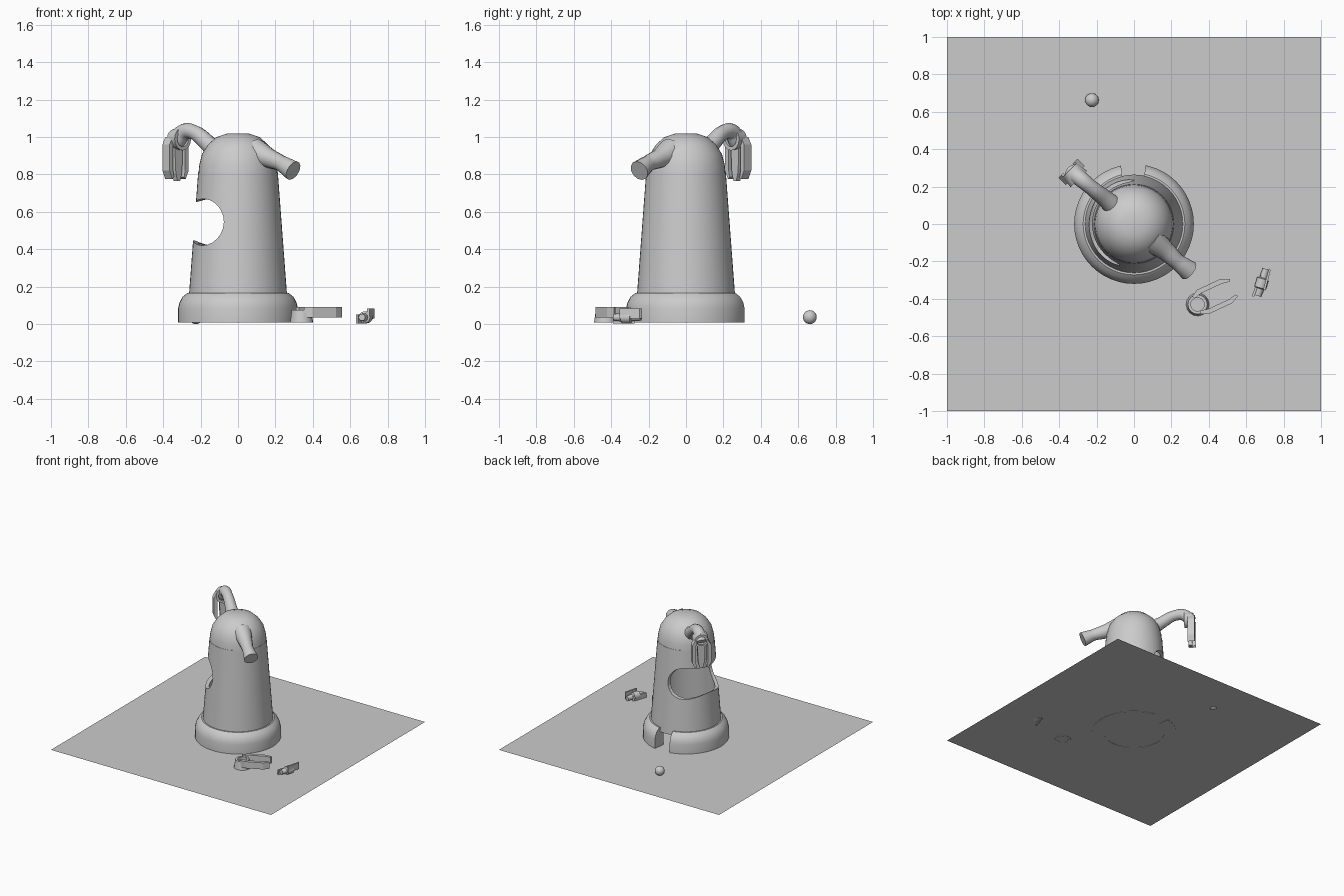
import bpy, bmesh, math
from mathutils import Matrix, Vector

if "Cube" in bpy.data.objects:
    bpy.data.objects.remove(bpy.data.objects["Cube"])


def finish(name, bm, smooth=True, mat=None):
    bmesh.ops.recalc_face_normals(bm, faces=bm.faces)
    me = bpy.data.meshes.new(name)
    if mat:
        bm.transform(mat)
    bm.to_mesh(me)
    bm.free()
    ob = bpy.data.objects.new(name, me)
    bpy.context.collection.objects.link(ob)
    if smooth:
        smooth_it(ob)
    return ob


def smooth_it(ob):
    bpy.ops.object.select_all(action='DESELECT')
    ob.select_set(True)
    bpy.context.view_layer.objects.active = ob
    bpy.ops.object.shade_smooth_by_angle(angle=math.radians(35))


def lathe(name, profile, closed=False, seg=48, mat=None):
    """Spin an (r, z) profile around z."""
    bm = bmesh.new()
    vs = [bm.verts.new((r, 0, z)) for r, z in profile]
    es = [bm.edges.new(p) for p in zip(vs, vs[1:])]
    if closed:
        es.append(bm.edges.new((vs[-1], vs[0])))
    bmesh.ops.spin(bm, geom=vs + es, axis=(0, 0, 1), cent=(0, 0, 0),
                   steps=seg, angle=2 * math.pi)
    bmesh.ops.remove_doubles(bm, verts=bm.verts, dist=1e-5)
    return finish(name, bm, mat=mat)


def slab(name, outline, z0, z1, mat=None, smooth=False):
    """Extrude an (x, y) outline from z0 to z1."""
    bm = bmesh.new()
    f = bm.faces.new([bm.verts.new((x, y, z0)) for x, y in outline])
    up = bmesh.ops.extrude_face_region(bm, geom=[f])['geom']
    bmesh.ops.translate(bm, vec=(0, 0, z1 - z0),
                        verts=[v for v in up if isinstance(v, bmesh.types.BMVert)])
    return finish(name, bm, smooth, mat)


def cut(ob, cutter):
    cutter.hide_render = True
    mod = ob.modifiers.new("cut", 'BOOLEAN')
    mod.operation, mod.solver, mod.object = 'DIFFERENCE', 'EXACT', cutter
    bpy.context.view_layer.objects.active = ob
    bpy.ops.object.modifier_apply(modifier=mod.name)
    bpy.data.objects.remove(cutter)
    smooth_it(ob)


def tube(name, pts):
    """Smooth tube through (x, y, z, radius) points."""
    cu = bpy.data.curves.new(name, 'CURVE')
    cu.dimensions, cu.bevel_depth, cu.bevel_resolution = '3D', 1.0, 4
    cu.use_fill_caps, cu.resolution_u = True, 6
    sp = cu.splines.new('BEZIER')
    sp.bezier_points.add(len(pts) - 1)
    for bp, (x, y, z, r) in zip(sp.bezier_points, pts):
        bp.co, bp.radius = (x, y, z), r
        bp.handle_left_type = bp.handle_right_type = 'AUTO'
    ob = bpy.data.objects.new(name, cu)
    bpy.context.collection.objects.link(ob)
    bpy.ops.object.select_all(action='DESELECT')
    ob.select_set(True)
    bpy.context.view_layer.objects.active = ob
    bpy.ops.object.convert(target='MESH')
    smooth_it(bpy.context.object)


def frame(loc, x_axis, z_axis):
    x, z = Vector(x_axis).normalized(), Vector(z_axis).normalized()
    rot = Matrix((x, z.cross(x), z)).transposed().to_4x4()
    return Matrix.Translation(loc) @ rot


# Ground plate
bm = bmesh.new()
bmesh.ops.create_grid(bm, x_segments=1, y_segments=1, size=1,
                      matrix=Matrix.Translation((0, 0, 0.01)))
finish("ground_plate", bm, False)

# Base skirt with a gap broken out at the back
base = lathe("base_skirt", [(0.228, 0.008), (0.32, 0.008), (0.32, 0.085), (0.313, 0.115),
                            (0.297, 0.145), (0.272, 0.165), (0.228, 0.165)], True)
cut(base, slab("gap_cutter", [(-0.055, 0.19), (0.045, 0.19), (0.075, 0.4), (-0.08, 0.4)],
               -0.1, 0.3))

# Hollow tapered body with a bite through its left side
body = lathe("body_shell", [(0.264, 0.13), (0.213, 0.81), (0.187, 0.81), (0.236, 0.13)], True)
bm = bmesh.new()
bmesh.ops.create_cone(bm, cap_ends=True, segments=24, radius1=0.125, radius2=0.125, depth=1.0)
cut(body, finish("bite_cutter", bm, False,
                 frame((-0.165, 0, 0.545), (0, 0, 1), (0.17, 1, 0))))

# Domed head
lathe("head_dome", [(0.212, 0.80), (0.207, 0.85), (0.192, 0.91), (0.16, 0.96),
                    (0.115, 1.0), (0.06, 1.018), (0.0, 1.02)])

# Arms: one raised, one a broken stump
tube("raised_arm", [(-0.08, 0.07, 0.89, 0.06), (-0.16, 0.14, 0.965, 0.045),
                    (-0.235, 0.2, 1.025, 0.04), (-0.29, 0.245, 1.028, 0.043),
                    (-0.33, 0.275, 0.975, 0.048)])
tube("stump_arm", [(0.09, -0.08, 0.92, 0.075), (0.17, -0.145, 0.885, 0.052),
                   (0.23, -0.2, 0.86, 0.043), (0.295, -0.25, 0.82, 0.055)])


# Claws: a ring wrist and two hooked fingers
def claw(name, m):
    lathe(name + "_wrist", [(0.042, 0.0), (0.062, 0.0), (0.052, 0.068), (0.036, 0.068)],
          True, 16, m)
    for s, side in ((1, "left"), (-1, "right")):
        pts = [(-0.01, 0.05), (0.03, 0.072), (0.17, 0.072), (0.215, 0.05),
               (0.205, 0.038), (0.165, 0.046), (0.04, 0.046), (0.0, 0.035)]
        slab(f"{name}_{side}_finger", [(x, y * s) for x, y in pts], 0.028, 0.082, m)


claw("fallen_claw", frame((0.34, -0.43, 0.008), (0.9, 0.42, 0), (0, 0, 1)))
hang = frame((-0.295, 0.24, 0.99), (0, 0, -1), (-1, 1, 0))
claw("hanging_claw", hang)
slab("hanging_claw_tongue", [(0.03, -0.03), (0.03, 0.03), (0.16, 0.025), (0.185, 0.022),
                             (0.225, 0.01), (0.225, -0.01), (0.185, -0.022), (0.16, -0.025)],
     0.03, 0.06, hang)

# Loose finger joint lying on the ground
joint = frame((0.665, -0.375, 0.036), (0, 0, 1), (0.3, 1, 0))
lathe("loose_joint", [(0, -0.01), (0.018, -0.01), (0.022, 0.03), (0.032, 0.035), (0.032, 0.085),
                      (0.02, 0.09), (0.018, 0.14), (0, 0.14)], seg=12, mat=joint)
flat = frame((0.665, -0.375, 0), (0.3, 1, 0), (0, 0, 1))
for s, x0, side in ((1, -0.02, "left"), (-1, 0.03, "right")):
    slab(f"loose_joint_{side}_plate",
         [(x0, 0.03 * s), (x0 + 0.11, 0.026 * s), (x0 + 0.12, 0.014 * s), (x0, 0.018 * s)],
         0.004 if s > 0 else 0.03, 0.05 if s > 0 else 0.082, flat)

# Loose ball
bm = bmesh.new()
bmesh.ops.create_uvsphere(bm, u_segments=20, v_segments=12, radius=0.037,
                          matrix=Matrix.Translation((-0.225, 0.662, 0.037)))
finish("loose_ball", bm)
